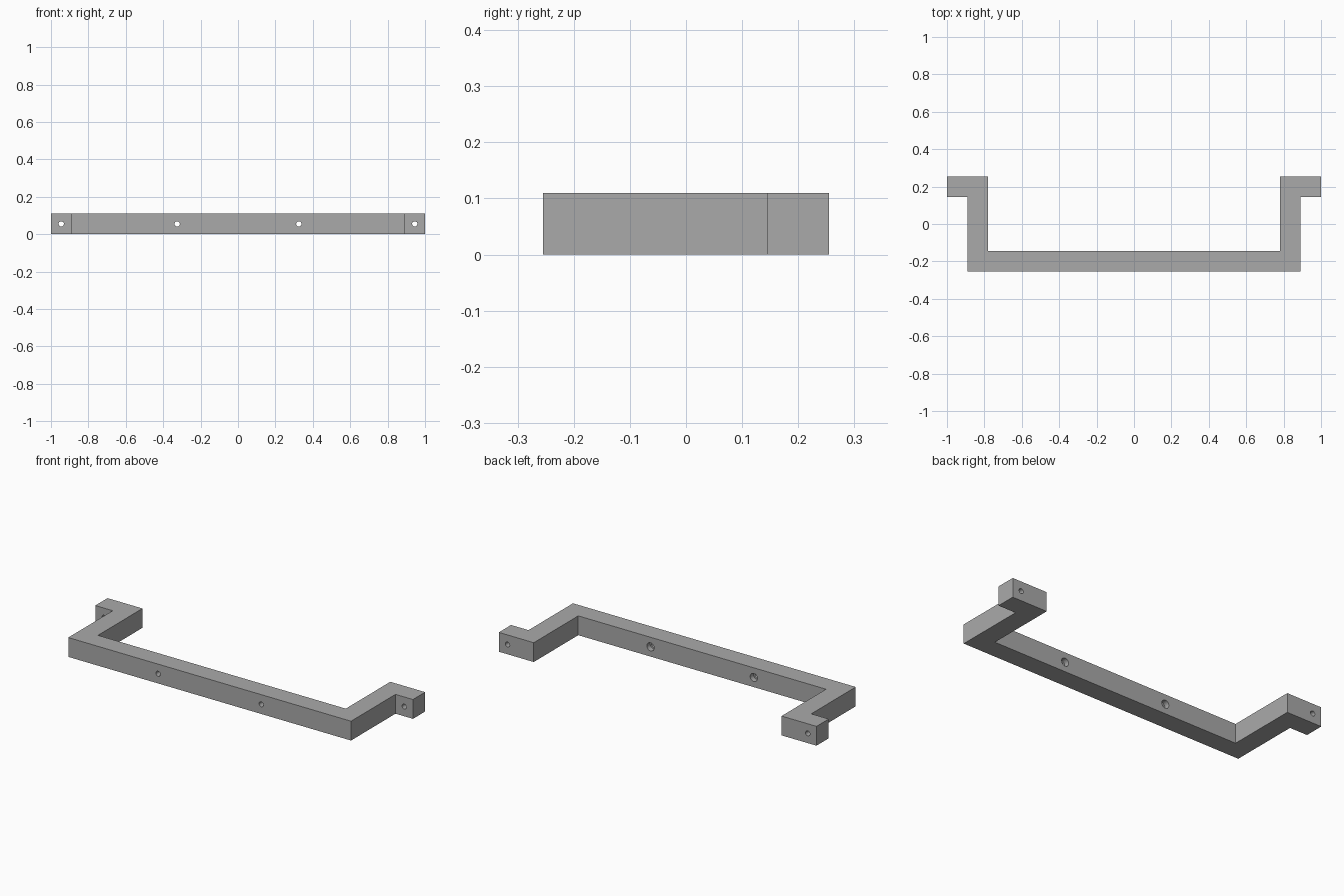
import bpy, bmesh, math

cube = bpy.data.objects.get("Cube")
if cube:
    bpy.data.objects.remove(cube, do_unlink=True)

BAR = 0.11            # square bar section
DEPTH = 0.255         # half depth of the bracket
LEG = 0.89            # outer face of the legs
BACK = DEPTH - BAR    # front face of the mounting feet

grey = bpy.data.materials.new("plain grey")
grey.use_nodes = True
grey.diffuse_color = (0.4, 0.4, 0.4, 1)
grey.node_tree.nodes["Principled BSDF"].inputs["Base Color"].default_value = (0.4, 0.4, 0.4, 1)

# Bracket outline: half profile mirrored, then extruded upward
half = [(LEG, -DEPTH), (LEG, BACK), (1, BACK), (1, DEPTH),
        (LEG - BAR, DEPTH), (LEG - BAR, -BACK)]
outline = half + [(-x, y) for x, y in reversed(half)]
bm = bmesh.new()
face = bm.faces.new([bm.verts.new((x, y, 0)) for x, y in outline])
top = bmesh.ops.extrude_face_region(bm, geom=[face])["geom"]
bmesh.ops.translate(bm, vec=(0, 0, BAR),
                    verts=[g for g in top if isinstance(g, bmesh.types.BMVert)])
bmesh.ops.recalc_face_normals(bm, faces=bm.faces)
mesh = bpy.data.meshes.new("bracket_handle")
bm.to_mesh(mesh)
bm.free()
mesh.materials.append(grey)
bracket = bpy.data.objects.new("bracket_handle", mesh)
bpy.context.collection.objects.link(bracket)


def drill(x, y, radius, length):
    """Cut a round hole along y, centred at (x, y)."""
    bpy.ops.mesh.primitive_cylinder_add(vertices=32, radius=radius, depth=length,
                                        location=(x, y, BAR / 2),
                                        rotation=(math.pi / 2, 0, 0))
    cutter = bpy.context.object
    cutter.name = "hole_cutter"
    cutter.hide_render = True
    cutter.data.materials.append(grey)
    mod = bracket.modifiers.new("hole", "BOOLEAN")
    mod.operation = "DIFFERENCE"
    mod.solver = "EXACT"
    mod.object = cutter
    bpy.context.view_layer.objects.active = bracket
    bpy.ops.object.modifier_apply(modifier=mod.name)
    bpy.data.objects.remove(cutter, do_unlink=True)


# Screw holes in the feet, counterbored holes in the crossbar
for side in (-1, 1):
    drill(side * 0.945, DEPTH - BAR / 2, 0.014, 0.2)
    drill(side * 0.325, -DEPTH + BAR / 2, 0.014, 0.2)
    drill(side * 0.325, -BACK, 0.023, 0.06)

bpy.ops.object.select_all(action="DESELECT")
bracket.select_set(True)
bpy.context.view_layer.objects.active = bracket
bpy.ops.object.shade_smooth_by_angle(angle=math.radians(30))
